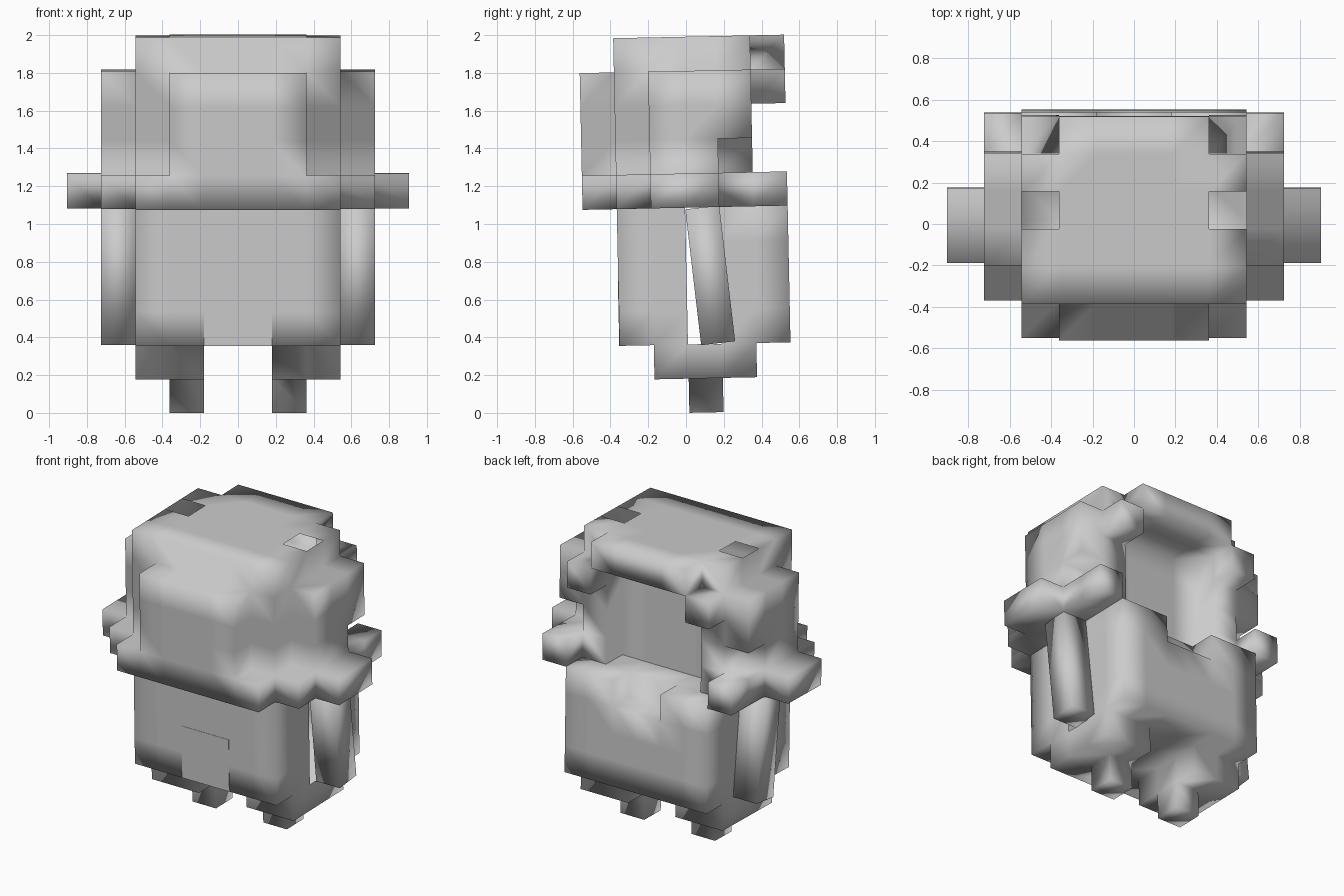
import bpy, bmesh, math
from mathutils import Matrix, Vector

if "Cube" in bpy.data.objects:
    bpy.data.objects.remove(bpy.data.objects["Cube"])

U = 0.181                      # edge of one cube
Y0 = -0.525                    # front edge of the cube grid
TILT = Matrix.Rotation(math.radians(1.2), 4, 'X')

grey = bpy.data.materials.new("warm_grey")
grey.diffuse_color = (0.6, 0.6, 0.6, 1)
grey.use_nodes = True
grey.node_tree.nodes["Principled BSDF"].inputs["Base Color"].default_value = grey.diffuse_color


def block(i0, i1, j0, j1, k0, k1):
    """Mirrored set of cubes, inclusive ranges, i counted outward from the middle."""
    return {(s, j, k) for i in range(i0, i1 + 1) for s in (i, -1 - i)
            for j in range(j0, j1 + 1) for k in range(k0, k1 + 1)}


def finish(name, bm, smooth=True):
    bm.transform(TILT)
    me = bpy.data.meshes.new(name)
    bm.to_mesh(me)
    bm.free()
    me.materials.append(grey)
    for p in me.polygons:
        p.use_smooth = smooth
    ob = bpy.data.objects.new(name, me)
    bpy.context.collection.objects.link(ob)
    return ob


def build_cubes(name, cells, solid, is_open):
    """Outer skin of a set of cubes, skipping faces against other cubes."""
    bm = bmesh.new()
    verts = {}

    def vert(p):
        if p not in verts:
            verts[p] = bm.verts.new((p[0] * U, Y0 + p[1] * U, p[2] * U))
        return verts[p]

    for c in sorted(cells):
        for axis in range(3):
            for side in (0, 1):
                n = list(c)
                n[axis] += 2 * side - 1
                if tuple(n) in solid or is_open(c, axis, side):
                    continue
                a, b = (axis + 1) % 3, (axis + 2) % 3
                loop = []
                for da, db in ((0, 0), (1, 0), (1, 1), (0, 1)):
                    p = list(c)
                    p[axis] += side
                    p[a] += da
                    p[b] += db
                    loop.append(vert(tuple(p)))
                bm.faces.new(loop if side else loop[::-1])
    return finish(name, bm)


def box(bm, lo, hi):
    lo, hi = Vector(lo), Vector(hi)
    m = Matrix.Translation((lo + hi) / 2) @ Matrix.Diagonal((*(hi - lo), 1))
    bmesh.ops.create_cube(bm, size=1, matrix=m)


# Feet, legs and torso with a small dip in the back rim
body = block(1, 1, 3, 3, 0, 0) | block(1, 2, 2, 4, 1, 1) | block(0, 2, 1, 5, 2, 5)
body -= block(0, 0, 5, 5, 5, 5)

# Wide collar with side knobs
hood = block(0, 2, 0, 0, 6, 6) | block(0, 3, 1, 5, 6, 6) | block(4, 4, 2, 3, 6, 6)
hood -= block(0, 2, 5, 5, 6, 6)
# Rounded head, side notches and crown
hood |= block(0, 1, 0, 0, 7, 9) | block(0, 2, 1, 1, 7, 9) | block(0, 3, 2, 4, 7, 9)
hood -= block(3, 3, 4, 4, 7, 7)
hood |= block(0, 2, 1, 4, 10, 10)
# Recessed opening, overhanging brow and its hanging corners
hood -= block(0, 1, 4, 4, 6, 9)
hood |= block(0, 1, 5, 5, 10, 10) | block(2, 2, 5, 5, 9, 9)

solid = body | hood
crown_holes = block(2, 2, 3, 3, 10, 10)
arm_holes = block(2, 2, 3, 3, 2, 5)
build_cubes("body", body, solid,
            lambda c, axis, side: axis == 0 and c in arm_holes)
build_cubes("hood", hood, solid,
            lambda c, axis, side: axis == 2 and side == 1 and c in crown_holes)

# Slanted arms hanging from the collar
for name, s in (("left_arm", -1), ("right_arm", 1)):
    bm = bmesh.new()
    x0, x1 = sorted((s * 3 * U, s * 4 * U))
    box(bm, (x0, Y0 + 3 * U, 2 * U), (x1, Y0 + 4 * U, 6 * U))
    pivot = Vector((0, Y0 + 3.5 * U, 6 * U))
    bm.transform(Matrix.Translation(pivot)
                 @ Matrix.Rotation(math.radians(5.5), 4, 'X')
                 @ Matrix.Translation(-pivot))
    finish(name, bm)

# Flat plate low on the front of the torso
bm = bmesh.new()
box(bm, (-U, Y0 + U - 0.002, 2 * U), (U, Y0 + U + 0.002, 4 * U))
finish("front_plate", bm, smooth=False)
